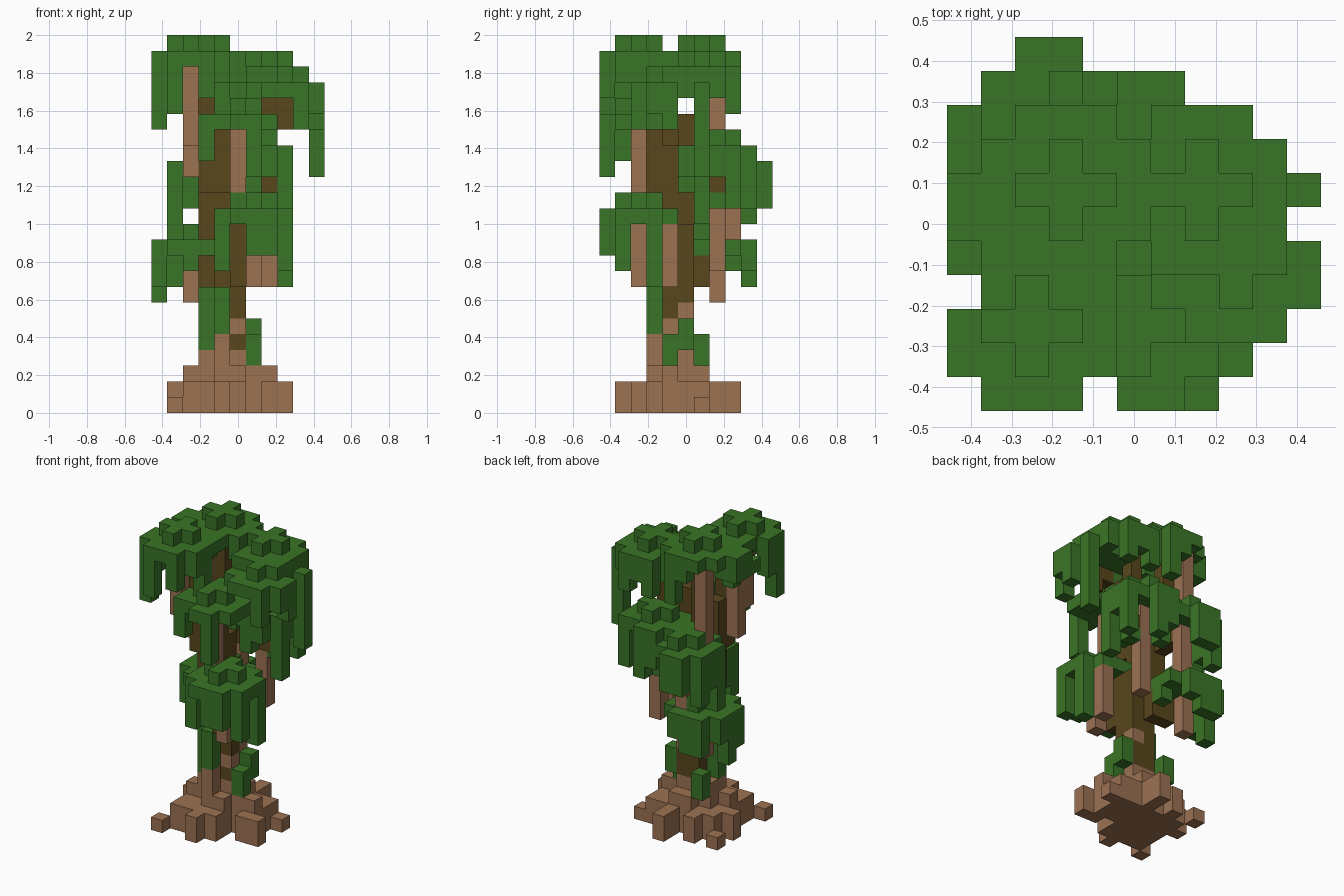
import bpy
import bmesh
from mathutils import Vector

cube = bpy.data.objects.get("Cube")
if cube:
    bpy.data.objects.remove(cube)

S = 1 / 12  # edge length of one block


def material(name, rgb):
    m = bpy.data.materials.new(name)
    m.use_nodes = True
    m.diffuse_color = (*rgb, 1)
    bsdf = m.node_tree.nodes["Principled BSDF"]
    bsdf.inputs["Base Color"].default_value = (*rgb, 1)
    bsdf.inputs["Roughness"].default_value = 0.9
    return m


GREEN = material("leaf green", (0.042, 0.178, 0.02))
LIGHT = material("light bark", (0.335, 0.168, 0.086))
DARK = material("dark bark", (0.098, 0.061, 0.012))

taken = set()  # every block placed so far
parts = []


def add_part(name, mat, cells):
    """Register a part, leaving out blocks another part already fills."""
    cells = set(cells) - taken
    taken.update(cells)
    parts.append((name, mat, cells))


def span(x, y, z):
    """Blocks in a box; each axis is one index or a (first, last) pair."""
    axes = [range(a[0], a[1] + 1) if isinstance(a, tuple) else (a,) for a in (x, y, z)]
    return {(i, j, k) for i in axes[0] for j in axes[1] for k in axes[2]}


def cluster(x, y, top, drops):
    """Plus-shaped cap, rounded square layer, and hanging leaves on its rim.
    drops lists front, right, back and left rims; '-' leaves a gap."""
    cells = span((x - 1, x + 1), y, top) | span(x, (y - 1, y + 1), top)
    cells |= span((x - 1, x + 1), (y - 1, y + 1), top - 1)
    sides = (lambda t: (t, -2), lambda t: (2, t), lambda t: (t, 2), lambda t: (-2, t))
    for side, rim in zip(sides, drops.split()):
        for t, n in zip((-1, 0, 1), rim):
            if n != "-":
                dx, dy = side(t)
                cells |= span(x + dx, y + dy, (top - 1 - int(n), top - 1))
    return cells


def build(name, mat, cells):
    """One mesh from the outer faces of a set of blocks."""
    bm = bmesh.new()
    verts = {}

    def vert(p):
        key = tuple(round(c * 2) for c in p)
        if key not in verts:
            verts[key] = bm.verts.new(p * S)
        return verts[key]

    for cell in sorted(cells):
        mid = Vector(cell) + Vector((0, 0, 0.5))
        for axis in range(3):
            for sign in (-1, 1):
                n = Vector((0, 0, 0))
                n[axis] = sign
                if tuple(int(a + b) for a, b in zip(cell, n)) in taken:
                    continue
                u = Vector((0, 0, 0))
                u[(axis + 1) % 3] = 0.5
                w = n.cross(u)
                c = mid + n / 2
                bm.faces.new([vert(c + p) for p in (-u - w, u - w, u + w, w - u)])
    mesh = bpy.data.meshes.new(name)
    bm.to_mesh(mesh)
    bm.free()
    mesh.materials.append(mat)
    bpy.context.collection.objects.link(bpy.data.objects.new(name, mesh))


# Flared root base with stepped arms and loose tips
roots = span((-2, 1), (-1, 0), (0, 1)) | span((-1, 0), (-2, 1), (0, 2))
roots |= span((-2, 0), (-1, 0), (0, 3)) | span(-1, -2, (0, 4))
roots |= span((-3, 2), -1, (0, 2)) | span((-3, -2), (-3, -2), (0, 1)) | span(-4, -4, 0)
roots |= span(0, -3, (0, 1)) | span(-1, -3, (0, 1)) | span(-1, -4, (0, 1))
roots |= span((2, 3), -2, (0, 1)) | span(3, 1, 0) | span(0, (2, 3), (0, 1))
roots |= span((1, 2), 1, (0, 1)) | span(-4, 0, (0, 1)) | span(-3, (0, 1), (0, 1))
roots |= span(-2, (1, 2), (0, 1)) | span(-4, 2, 0) | span(2, 0, (0, 1))
add_part("roots", LIGHT, roots)
add_part("bark_patches", LIGHT, span(0, -1, 5) | span(0, 0, 6))

# Leaning trunk
add_part("trunk", DARK, span((-1, 0), (-1, 0), (4, 11)) | span((-2, -1), (-1, 0), (11, 14))
         | span((-2, -1), (-2, -1), (14, 17)))

# Branches reaching into each leaf cluster
branches = span(-2, -2, (18, 21)) | span((2, 3), -1, 19) | span(3, -1, 18)
branches |= span((-1, 0), -1, 17) | span((-1, 1), 0, (17, 18)) | span(1, 1, (18, 20))
branches |= span(-2, 1, (17, 21)) | span((0, 2), 1, 14) | span(2, 2, 14)
branches |= span((-2, -1), 1, (8, 9)) | span(0, -2, (8, 11)) | span(-2, (1, 2), 14)
add_part("branches", DARK, branches)

# Pale stems hanging below the clusters
stems = span(-3, -3, (17, 21)) | span(-3, -2, (15, 21)) | span(0, -3, (14, 17))
stems |= span(1, -3, (8, 11)) | span(1, 2, (9, 15)) | span(-3, 2, (7, 9))
stems |= span(-2, 3, (11, 14)) | span(-3, 2, (15, 21)) | span(2, -1, (8, 11))
add_part("hanging_stems", LIGHT, stems)

# Leaf clusters: centre, top block and rim drops
clusters = {
    "top_front_right_leaves": (-3, -3, 23, "302 120 120 42-"),
    "top_back_right_leaves": (-2, 1, 23, "010 010 013 210"),
    "top_back_left_leaves": (2, 1, 22, "000 011 212 001"),
    "top_front_left_leaves": (3, -1, 21, "002 12- 000 010"),
    "upper_front_leaves": (0, -3, 19, "-03 000 000 210"),
    "middle_left_leaves": (1, 2, 17, "021 413 23- 010"),
    "middle_back_leaves": (-2, 3, 16, "000 120 22- 323"),
    "lower_front_leaves": (1, -3, 13, "022 304 101 320"),
    "lower_back_leaves": (-3, 2, 11, "010 110 221 231"),
}
for name, spec in clusters.items():
    add_part(name, GREEN, cluster(*spec))

# Long trailing leaves at the crown edge and below the left branch
add_part("trailing_leaves", GREEN, span(5, 1, (15, 20)) | span(-5, (0, 1), (21, 22))
         | span(-5, -1, 21) | span(2, 2, 13))

# Climbing vine around the foot of the trunk
add_part("climbing_vine", GREEN, span(-2, -1, (4, 7)) | span(-1, -2, (5, 7))
         | span(1, 0, (4, 5)) | span(1, -1, (3, 4)) | span(-2, 1, (3, 4)))

for part in parts:
    build(*part)
